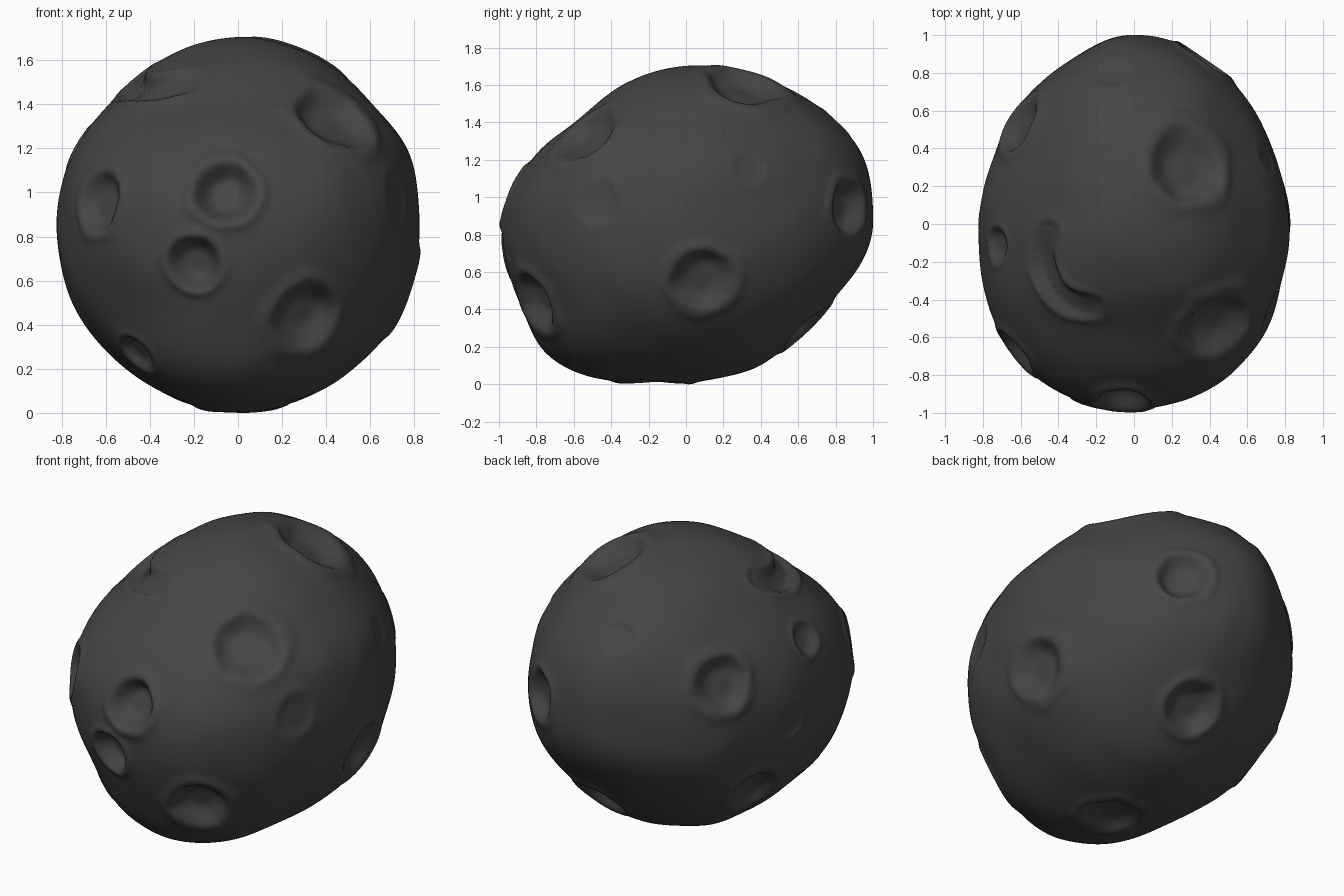
import bpy
import math
from mathutils import Vector, noise

if "Cube" in bpy.data.objects:
    bpy.data.objects.remove(bpy.data.objects["Cube"], do_unlink=True)

# Half sizes of the rock and its centre height
HALF = Vector((0.83, 1.0, 0.855))
CENTRE = Vector((0, 0, 0.855))

# Outline radii at even angles in three planes: (first axis, second axis, radii)
OUTLINES = [
    (0, 2, [.82, .845, .82, .845, .852, .83, .8, .82,
            .82, .83, .825, .835, .84, .84, .83, .84]),
    (1, 2, [1, 1.015, .915, .88, .852, .815, .8, .89,
            .99, .98, 1.015, .92, .84, .84, .845, .885]),
    (0, 1, [.82, .823, .88, .95, 1, .915, .875, .818,
            .82, .867, .935, .986, .975, .965, .92, .843]),
]

# Broad swellings: position, radius, height
SWELLINGS = [(-.2, .64, 1.5, .25, .035), (.25, .67, 1.5, .2, .015)]

# Craters: position on the surface, radius, depth
CRATERS = [
    # front
    (-.06, -.95, 1.01, .15, .1), (-.2, -.96, .68, .125, .085),
    (.31, -.82, .44, .165, .075), (-.61, -.66, .96, .145, .065),
    (-.51, -.64, .21, .1, .04),
    # upper front
    (.43, -.52, 1.33, .2, .07),
    # top and upper back
    (.27, .3, 1.59, .215, .075), (-.11, .8, 1.41, .1, .02),
    # +x side
    (.8, .1, .55, .175, .07), (.7, -.46, .97, .13, .015),
    (.72, .35, 1.17, .1, .01),
    # back
    (.37, .86, .95, .15, .07), (.12, .65, .3, .16, .075),
    # -x side
    (-.6, .52, 1.15, .165, .065), (-.72, -.11, 1.22, .1, .035),
    (-.67, .29, .41, .155, .06), (-.79, .13, .83, .1, .012),
    # underside
    (.02, -.17, 0, .17, .05),
]

# Curved gouge on the upper front, deepest in the middle
for step in range(15):
    a = math.radians(140 + step * 10)
    CRATERS.append((-.27 + .21 * math.cos(a), -.2 + .22 * math.sin(a), 1.48,
                    .095, .02 + .035 * math.sin(math.pi * step / 14)))


def smooth(t):
    t = min(max(t, 0), 1)
    return t * t * (3 - 2 * t)


def sample(radii, angle):
    """Smooth closed interpolation of the outline radii."""
    n = len(radii)
    t = angle / math.tau * n
    i = math.floor(t)
    f = t - i
    a, b, c, d = (radii[(i + k) % n] for k in (-1, 0, 1, 2))
    return b + f / 2 * (c - a + f * (2 * a - 5 * b + 4 * c - d + f * (3 * (b - c) + d - a)))


def body_radius(d):
    """Ellipsoid radius corrected by the nearest outlines."""
    total = weight_sum = 0
    for i, j, radii in OUTLINES:
        angle = math.atan2(d[j], d[i])
        ellipse = 1 / math.hypot(math.cos(angle) / HALF[i], math.sin(angle) / HALF[j])
        off = d[3 - i - j]
        weight = (1 - off * off + 1e-4) / (off * off + .035)
        total += weight * sample(radii, angle) / ellipse
        weight_sum += weight
    ellipsoid = 1 / math.sqrt(sum((d[k] / HALF[k]) ** 2 for k in range(3)))
    return ellipsoid * total / weight_sum


def on_surface(x, y, z):
    d = (Vector((x, y, z)) - CENTRE).normalized()
    return d * body_radius(d)


pits = [(on_surface(x, y, z), r, depth) for x, y, z, r, depth in CRATERS]
swells = [(on_surface(x, y, z), r, h) for x, y, z, r, h in SWELLINGS]

# Rock body
bpy.ops.mesh.primitive_ico_sphere_add(subdivisions=7, radius=1, location=CENTRE)
rock = bpy.context.object
rock.name = "cratered_rock"
rock.data.name = "cratered_rock"
for v in rock.data.vertices:
    d = v.co.normalized()
    base = d * body_radius(d)
    # Wobbly crater edges
    wobble = 1 + .12 * noise.noise(base * 8)
    bowl = rim = 0
    for centre, radius, depth in pits:
        t = (base - centre).length / radius * wobble
        if t < 2:
            # Wide bowl with steep walls and a low raised rim; overlaps merge
            bowl = min(bowl, -depth * smooth(1 - t ** 2.5))
            rim = max(rim, .16 * depth * math.exp(-((t - 1.12) / .2) ** 2))
    swell = sum(h * math.exp(-((base - c).length / r) ** 2) for c, r, h in swells)
    v.co = base + d * (bowl + rim + swell + .008 * noise.noise(base * 4))

# Rest the rock on the ground
rock.location.z = -min(v.co.z for v in rock.data.vertices)
rock.data.update()
bpy.ops.object.shade_smooth()

# Colour
stone = bpy.data.materials.new("dark_grey_stone")
stone.use_nodes = True
colour = (.06, .06, .06, 1)
stone.diffuse_color = colour
bsdf = stone.node_tree.nodes["Principled BSDF"]
bsdf.inputs["Base Color"].default_value = colour
bsdf.inputs["Roughness"].default_value = .9
rock.data.materials.append(stone)
